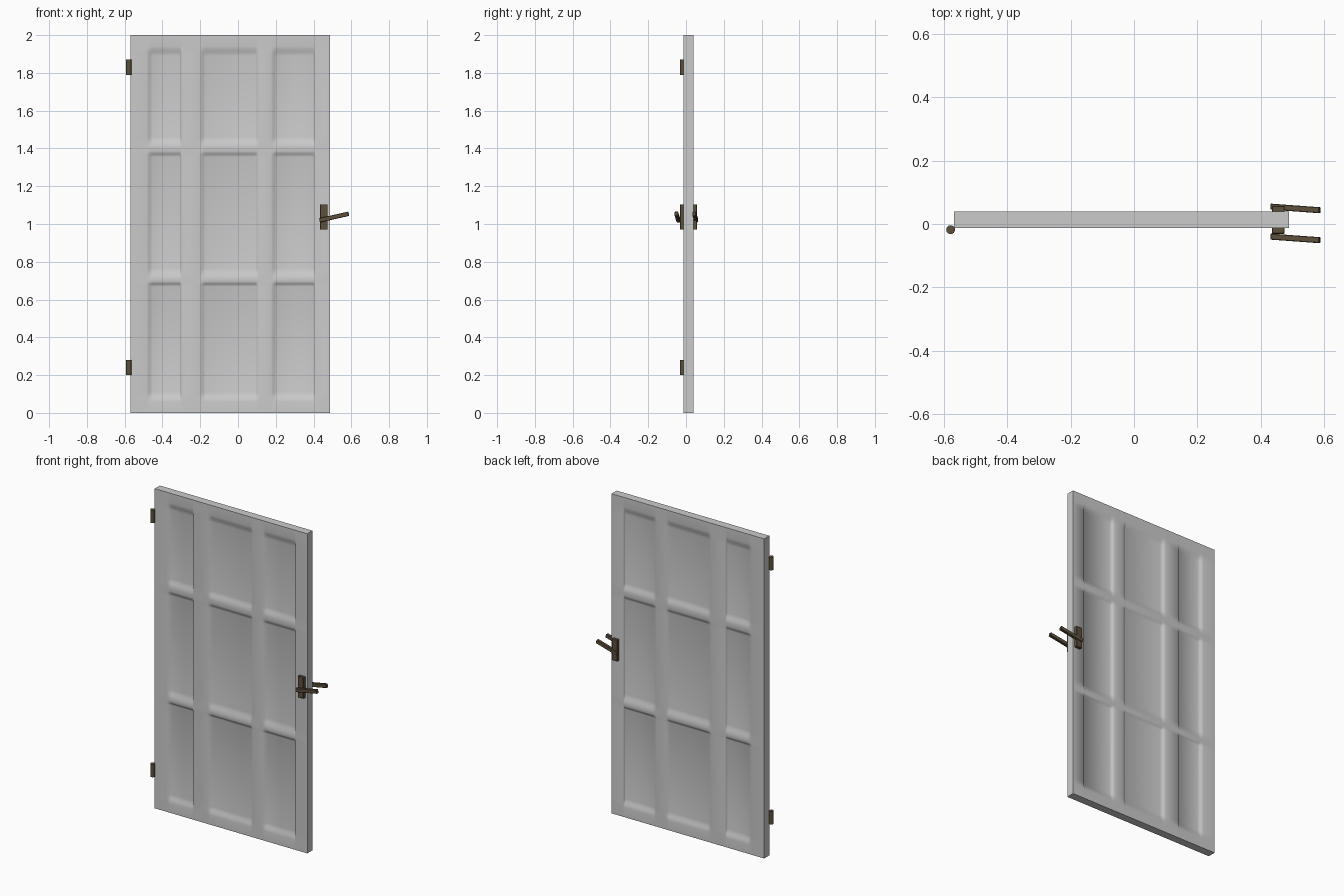
import bpy, bmesh, math
from mathutils import Vector

if "Cube" in bpy.data.objects:
    bpy.data.objects.remove(bpy.data.objects["Cube"])

bronze = bpy.data.materials.new("dark_bronze")
bronze.diffuse_color = (0.11, 0.08, 0.045, 1)
bronze.use_nodes = True
bronze.node_tree.nodes["Principled BSDF"].inputs["Base Color"].default_value = bronze.diffuse_color

Y_FRONT, Y_BACK, DEPTH = -0.012, 0.039, 0.012
STEPS = 4

# Recess spans along each axis: opening, floor, floor, opening
COLUMNS = [(-0.485, -0.452, -0.308, -0.298), (-0.205, -0.172, 0.09, 0.112),
           (0.175, 0.205, 0.4, 0.407)]
ROWS = [(0.06, 0.11, 0.67, 0.695), (0.71, 0.765, 1.355, 1.385), (1.41, 1.46, 1.89, 1.94)]


def profile(start, spans, end):
    """List of (position, recess amount) with softly rounded slopes."""
    points = [(start, 0)]
    for a, b, c, d in spans:
        for i in range(STEPS + 1):
            t = i / STEPS
            points.append((a + (b - a) * t, t * t * (3 - 2 * t)))
        for i in range(STEPS + 1):
            t = i / STEPS
            points.append((c + (d - c) * t, 1 - t * t * (3 - 2 * t)))
    return points + [(end, 0)]


def finish(bm, name, material=None, smooth=True):
    bmesh.ops.recalc_face_normals(bm, faces=bm.faces)
    mesh = bpy.data.meshes.new(name)
    bm.to_mesh(mesh)
    bm.free()
    obj = bpy.data.objects.new(name, mesh)
    bpy.context.collection.objects.link(obj)
    if material:
        mesh.materials.append(material)
    if smooth:
        bpy.ops.object.select_all(action='DESELECT')
        obj.select_set(True)
        bpy.context.view_layer.objects.active = obj
        bpy.ops.object.shade_smooth_by_angle(angle=math.radians(50))
    return obj


def box(name, center, size, direction=(1, 0, 0)):
    """Bronze box whose long side follows the given direction."""
    bm = bmesh.new()
    bmesh.ops.create_cube(bm, size=1)
    bmesh.ops.scale(bm, vec=size, verts=bm.verts)
    bmesh.ops.bevel(bm, geom=bm.edges[:], offset=0.002, segments=1, affect='EDGES')
    obj = finish(bm, name, bronze, smooth=False)
    x = Vector(direction).normalized()
    y = Vector((0, 0, 1)).cross(x).normalized()
    rot = obj.matrix_world.to_3x3()
    rot.col[0], rot.col[1], rot.col[2] = x, y, x.cross(y)
    obj.matrix_world = rot.to_4x4()
    obj.location = center
    return obj


# Door slab with nine recessed panels on both faces
xs, zs = profile(-0.568, COLUMNS, 0.488), profile(0, ROWS, 2)
bm = bmesh.new()
for y, inward in ((Y_FRONT, 1), (Y_BACK, -1)):
    grid = [[bm.verts.new((x, y + inward * DEPTH * sx * sz, z)) for z, sz in zs]
            for x, sx in xs]
    for i in range(len(xs) - 1):
        for j in range(len(zs) - 1):
            bm.faces.new((grid[i][j], grid[i + 1][j], grid[i + 1][j + 1], grid[i][j + 1]))
    rim = ([col[0] for col in grid] + grid[-1][1:]
           + [col[-1] for col in grid[-2::-1]] + grid[0][-2:0:-1])
    if inward == 1:
        front_rim = rim
for i in range(len(rim)):
    k = (i + 1) % len(rim)
    bm.faces.new((front_rim[i], front_rim[k], rim[k], rim[i]))
finish(bm, "door_panel")

# Hinge barrels
for name, z in (("lower_hinge", 0.24), ("upper_hinge", 1.83)):
    bm = bmesh.new()
    bmesh.ops.create_cone(bm, cap_ends=True, segments=16, radius1=0.014,
                          radius2=0.014, depth=0.08)
    hinge = finish(bm, name, bronze)
    hinge.location = (-0.578, -0.018, z)

# Handle plates and tilted levers
for side, plate_y, lever_y in (("front", -0.021, -0.0455), ("back", 0.047, 0.049)):
    box(side + "_handle_plate", (0.455, plate_y, 1.037), (0.04, 0.02, 0.134))
    box(side + "_handle_lever", (0.509, lever_y, 1.037), (0.158, 0.019, 0.023),
        (0.151, -0.011, 0.034))
